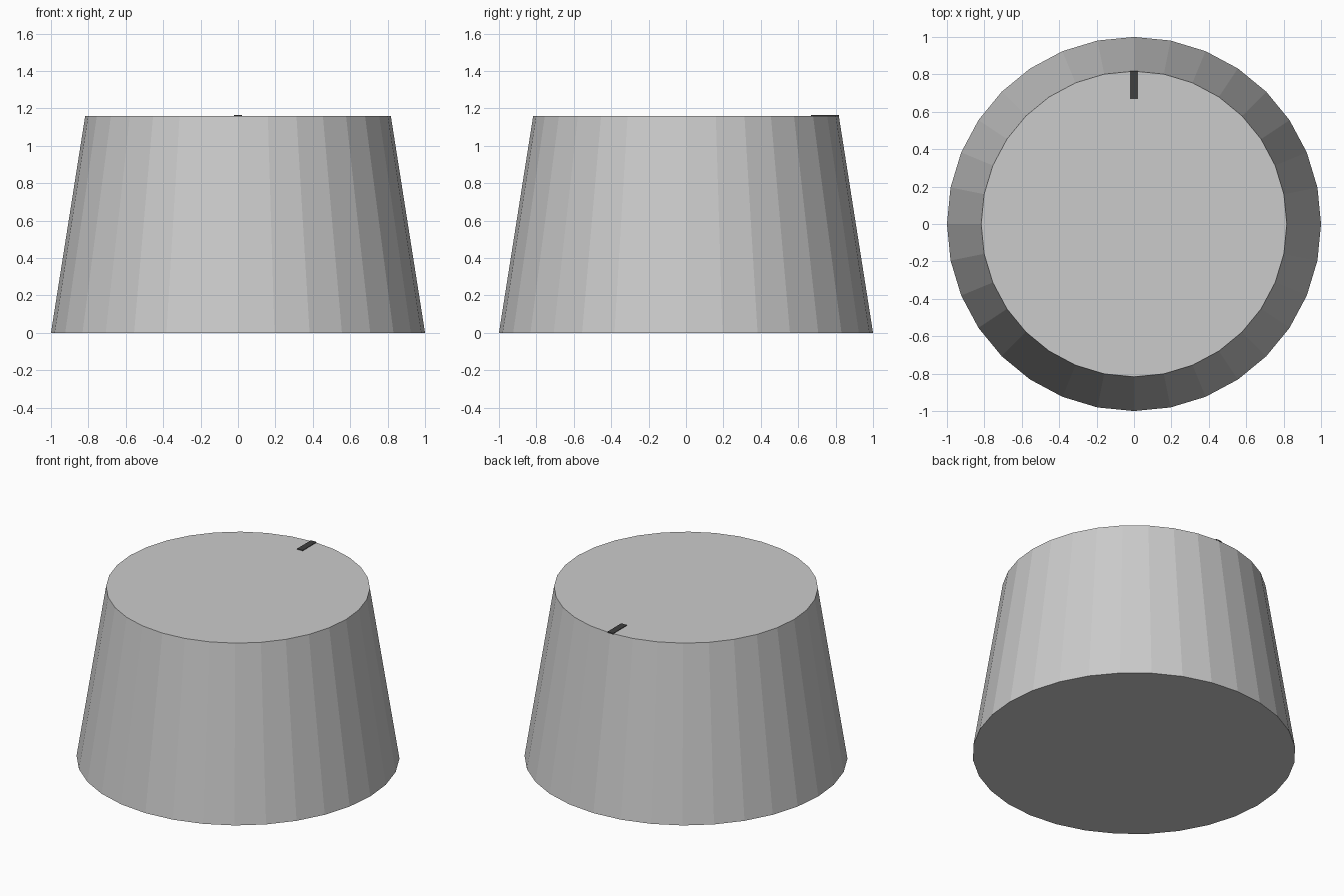
import bpy

if "Cube" in bpy.data.objects:
    bpy.data.objects.remove(bpy.data.objects["Cube"])

HEIGHT = 1.16
BASE_RADIUS = 1.0
TOP_RADIUS = 0.817

# Tapered knob body, flat-shaded with 32 sides
bpy.ops.mesh.primitive_cone_add(vertices=32, radius1=BASE_RADIUS, radius2=TOP_RADIUS,
                                depth=HEIGHT, location=(0, 0, HEIGHT / 2))
bpy.context.object.name = "knob_body"

# Dark pointer mark, a thin strip set into the top face at the back rim
y_inner, y_outer = 0.667, 0.818
mark_height = 0.008
bpy.ops.mesh.primitive_cube_add(size=1, location=(0, (y_inner + y_outer) / 2, HEIGHT))
mark = bpy.context.object
mark.name = "pointer_mark"
mark.scale = (0.043, y_outer - y_inner, mark_height)
bpy.ops.object.transform_apply(location=False, rotation=False, scale=True)

dark = bpy.data.materials.new("dark_mark")
dark.diffuse_color = (0.05, 0.05, 0.05, 1)
dark.use_nodes = True
dark.node_tree.nodes["Principled BSDF"].inputs["Base Color"].default_value = dark.diffuse_color
mark.data.materials.append(dark)
